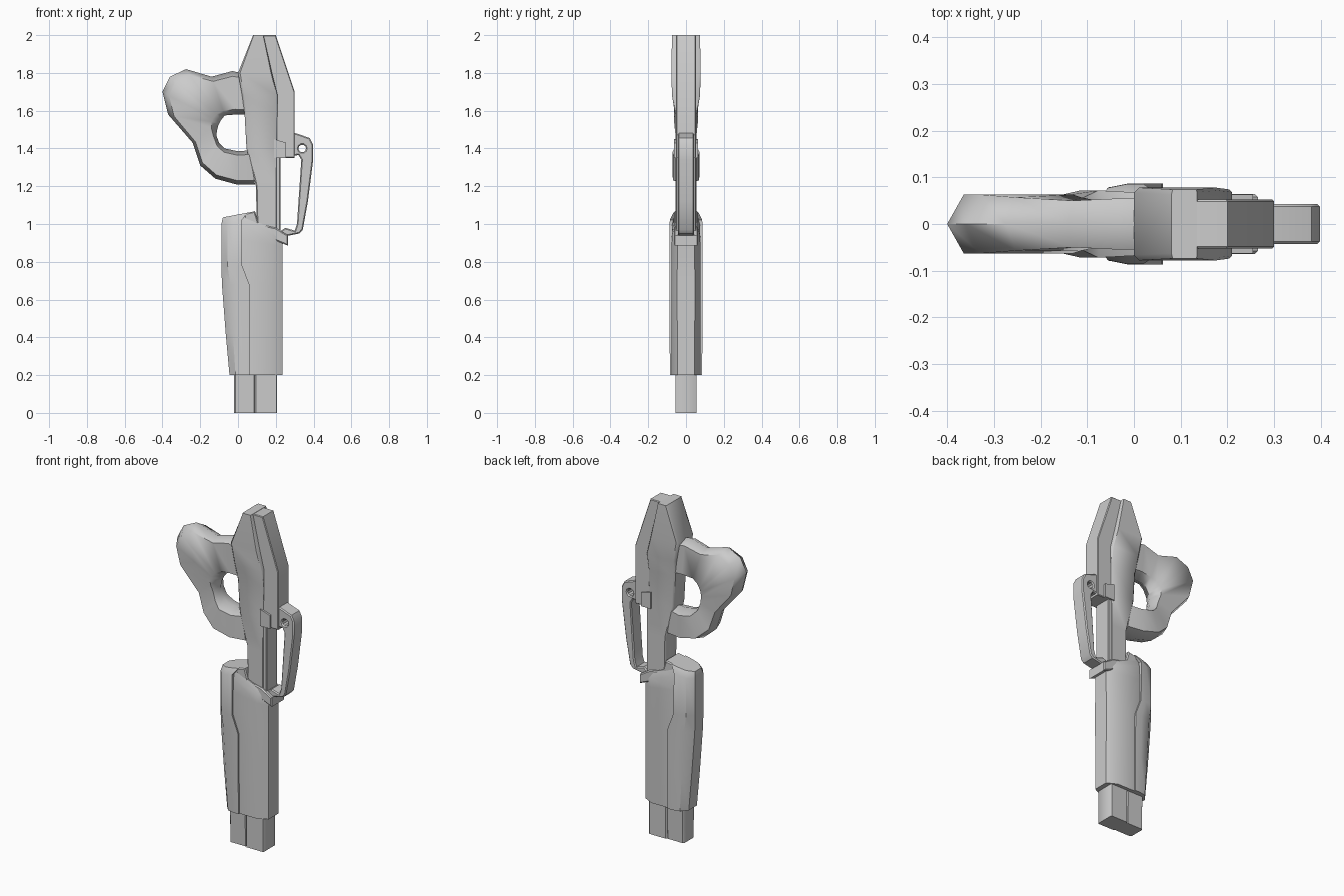
import bpy, math
from mathutils import Vector

cube = bpy.data.objects.get("Cube")
if cube:
    bpy.data.objects.remove(cube, do_unlink=True)

grey = bpy.data.materials.new("plain grey")
grey.use_nodes = True
colour = (0.6, 0.6, 0.6, 1)
grey.diffuse_color = colour
grey.node_tree.nodes["Principled BSDF"].inputs["Base Color"].default_value = colour


def finish(obj, angle=45):
    """Give the part its material and smooth its soft edges."""
    obj.data.materials.clear()
    obj.data.materials.append(grey)
    bpy.ops.object.select_all(action="DESELECT")
    obj.select_set(True)
    bpy.context.view_layer.objects.active = obj
    bpy.ops.object.shade_smooth_by_angle(angle=math.radians(angle))


def loft(name, stations, half_ring, angle=45):
    """Stations are (x, z) start, (x, z) end, half depth; half_ring runs from start to end."""
    ring = half_ring + [(t, -f) for t, f in reversed(half_ring) if f > 0]
    n = len(ring)
    verts, faces = [], []
    for (xa, za), (xb, zb), depth in stations:
        a, b = Vector((xa, 0, za)), Vector((xb, 0, zb))
        verts += [a.lerp(b, t) + Vector((0, f * depth, 0)) for t, f in ring]
    for s in range(len(stations) - 1):
        for i in range(n):
            j = (i + 1) % n
            faces.append((s * n + i, s * n + j, (s + 1) * n + j, (s + 1) * n + i))
    faces += [tuple(range(n))[::-1], tuple(range(len(verts) - n, len(verts)))]
    mesh = bpy.data.meshes.new(name)
    mesh.from_pydata(verts, [], faces)
    obj = bpy.data.objects.new(name, mesh)
    bpy.context.collection.objects.link(obj)
    bpy.context.view_layer.objects.active = obj
    obj.select_set(True)
    bpy.ops.object.mode_set(mode="EDIT")
    bpy.ops.mesh.select_all(action="SELECT")
    bpy.ops.mesh.normals_make_consistent(inside=False)
    bpy.ops.object.mode_set(mode="OBJECT")
    finish(obj, angle)
    return obj


def column(name, rows, half_ring, angle=45):
    """Upright loft from rows of z, left x, right x, half depth."""
    return loft(name, [((x0, z), (x1, z), d) for z, x0, x1, d in rows], half_ring, angle)


def plate(name, outlines, half_depth, bevel=0.0):
    """Extruded x-z outline; any further outlines are holes."""
    curve = bpy.data.curves.new(name, "CURVE")
    curve.dimensions = "2D"
    curve.fill_mode = "BOTH"
    curve.extrude = half_depth - bevel
    curve.bevel_depth = bevel
    curve.bevel_resolution = 0
    curve.offset = -bevel
    for pts in outlines:
        spline = curve.splines.new("POLY")
        spline.points.add(len(pts) - 1)
        spline.use_cyclic_u = True
        for p, (x, z) in zip(spline.points, pts):
            p.co = (x, z, 0, 1)
    obj = bpy.data.objects.new(name, curve)
    bpy.context.collection.objects.link(obj)
    obj.rotation_euler.x = math.pi / 2
    bpy.ops.object.select_all(action="DESELECT")
    obj.select_set(True)
    bpy.context.view_layer.objects.active = obj
    bpy.ops.object.convert(target="MESH")
    obj = bpy.context.object
    bpy.ops.object.transform_apply(rotation=True)
    finish(obj, 35)
    return obj


boxy = [(0, 0.85), (0.06, 1), (0.97, 1), (1, 0.92)]
faceted = [(0, 0.45), (0.3, 0.9), (0.7, 1), (1, 1)]
rounded = [(0, 0.9), (0.1, 1), (0.75, 1), (1, 0.6)]
hexagon = [(0, 0), (0.12, 1), (0.88, 1), (1, 0)]

# Upper body and the narrower spine along its right side
column("upper_body", [
    (0.95, 0.10, 0.205, 0.055), (1.20, 0.095, 0.205, 0.055), (1.40, 0.045, 0.205, 0.056),
    (1.58, 0.035, 0.208, 0.058), (1.68, 0.022, 0.21, 0.074), (1.80, 0.0, 0.18, 0.078),
    (2.00, 0.08, 0.135, 0.074)], boxy)
plate("spine", [[(0.11, 1.99), (0.14, 2.0), (0.20, 2.0), (0.30, 1.70), (0.30, 1.35),
                 (0.225, 1.35), (0.225, 0.93), (0.13, 0.93)]], 0.052, 0.004)
plate("pivot_block", [[(0.19, 1.35), (0.255, 1.35), (0.255, 1.43), (0.19, 1.45)]], 0.063)

# Hooked grip on the left side of the outline
loft("hooked_grip", [
    ((0.06, 1.79), (0.06, 1.58), 0.055), ((-0.03, 1.81), (-0.01, 1.58), 0.055),
    ((-0.14, 1.78), (-0.07, 1.575), 0.050), ((-0.275, 1.82), (-0.09, 1.55), 0.057),
    ((-0.36, 1.78), (-0.10, 1.53), 0.063), ((-0.40, 1.70), (-0.105, 1.52), 0.063),
    ((-0.37, 1.58), (-0.11, 1.50), 0.060), ((-0.24, 1.43), (-0.115, 1.47), 0.050),
    ((-0.20, 1.31), (-0.10, 1.43), 0.055), ((-0.12, 1.24), (-0.07, 1.40), 0.072),
    ((-0.01, 1.21), (0.0, 1.385), 0.068), ((0.09, 1.21), (0.06, 1.39), 0.052)],
    hexagon, 60)

# Lever with a pivot hole
hole = [(0.34 + 0.02 * math.cos(i * math.pi / 5), 1.40 + 0.02 * math.sin(i * math.pi / 5))
        for i in range(10)]
plate("lever", [[(0.28, 1.485), (0.31, 1.48), (0.38, 1.455), (0.398, 1.42), (0.398, 1.34),
                 (0.37, 1.12), (0.343, 0.97), (0.325, 0.95), (0.25, 0.935), (0.22, 0.96),
                 (0.25, 0.98), (0.30, 0.965), (0.312, 1.0), (0.335, 1.34), (0.32, 1.365),
                 (0.28, 1.36)], hole], 0.043, 0.006)

# Lower housing: faceted left half and rounded right half
loft("housing_left", [
    ((-0.045, 0.20), (0.062, 0.20), 0.085), ((-0.065, 0.42), (0.062, 0.42), 0.087),
    ((-0.085, 0.68), (0.060, 0.68), 0.087), ((-0.088, 0.78), (0.022, 0.78), 0.087),
    ((-0.088, 1.00), (0.02, 1.02), 0.086), ((-0.080, 1.035), (0.05, 1.06), 0.066)],
    faceted, 35)
loft("housing_right", [
    ((0.0, 0.20), (0.235, 0.20), 0.076), ((0.0, 0.68), (0.235, 0.68), 0.078),
    ((0.0, 0.92), (0.235, 0.88), 0.076), ((0.01, 1.0), (0.24, 0.92), 0.074),
    ((0.01, 1.05), (0.22, 0.96), 0.062)], rounded)

# Sloping collar and the catch at its low end
plate("collar", [[(0.04, 1.0), (0.18, 0.92), (0.265, 0.885), (0.265, 0.94), (0.20, 0.98),
                  (0.11, 1.0), (0.09, 1.068), (0.03, 1.055)]], 0.064, 0.006)

# Twin feet under the housing
column("foot_left", [(0.0, -0.02, 0.088, 0.050), (0.21, -0.02, 0.088, 0.055)], boxy)
column("foot_right", [(0.0, 0.088, 0.207, 0.056), (0.21, 0.088, 0.207, 0.056)], boxy)
